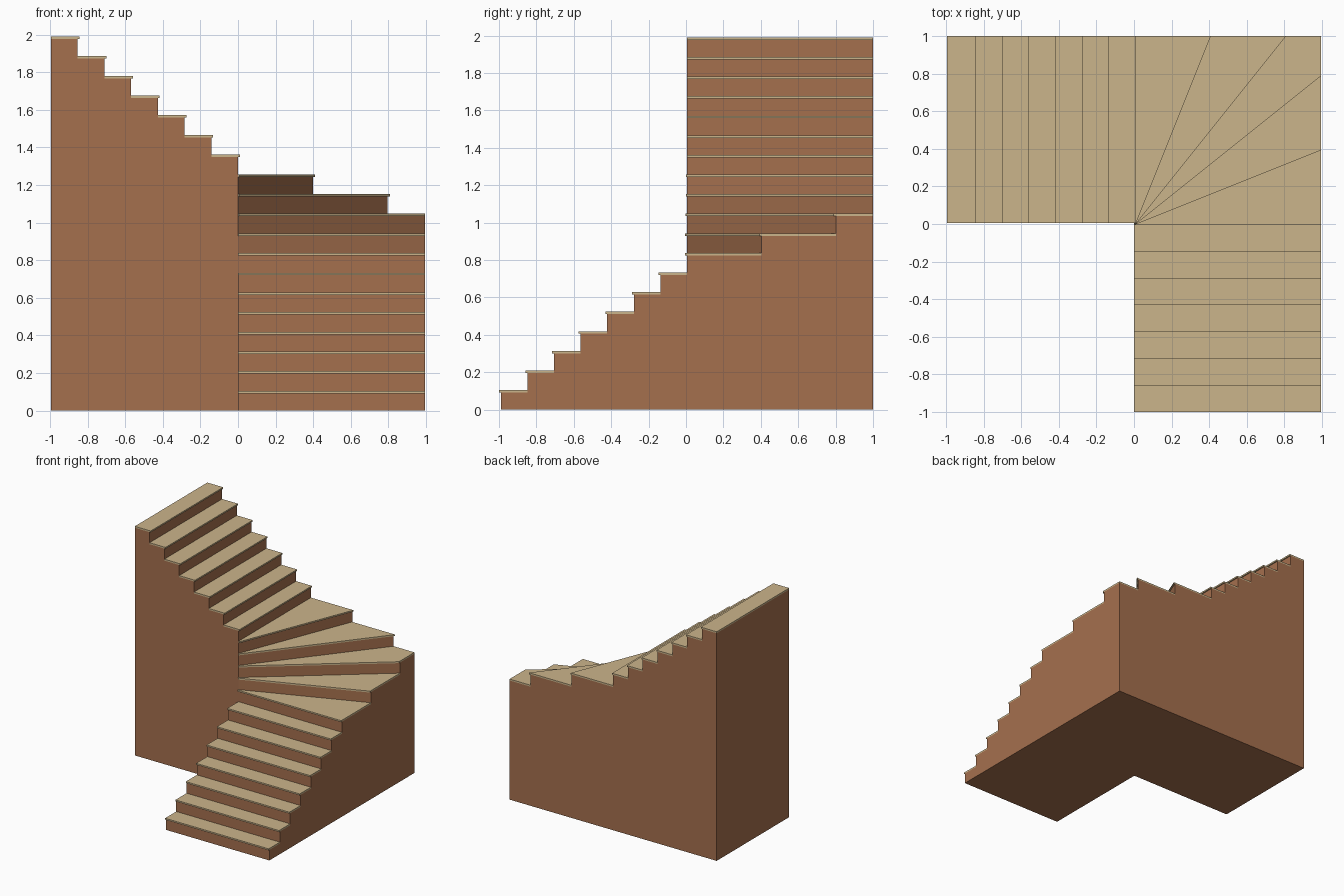
import bpy, bmesh
from mathutils import Vector

cube = bpy.data.objects.get("Cube")
if cube:
    bpy.data.objects.remove(cube, do_unlink=True)

W = 0.995             # width of each flight
FLIGHT, WINDERS = 7, 5
STEPS = 2 * FLIGHT + WINDERS
RISE = 1.99 / STEPS
RUN = W / FLIGHT
THICK, NOSE = 0.013, 0.01
SHIFT = Vector((0, 0.005, 0))
CORNER, PIVOT = Vector((W, W)), Vector((0, 0))


def material(name, rgb):
    m = bpy.data.materials.new(name)
    m.use_nodes = True
    m.diffuse_color = (*rgb, 1)
    m.node_tree.nodes["Principled BSDF"].inputs["Base Color"].default_value = (*rgb, 1)
    return m


brown = material("brown wood", (0.376, 0.162, 0.076))
tan = material("tan wood", (0.60, 0.46, 0.26))


def add_face(bm, points):
    """Add a polygon, skipping repeated neighbouring points."""
    clean = []
    for p in points:
        if not clean or (p - clean[-1]).length > 1e-5:
            clean.append(p)
    return bm.faces.new([bm.verts.new(p + SHIFT) for p in clean])


def finish(bm, name, mat):
    bmesh.ops.remove_doubles(bm, verts=bm.verts, dist=1e-5)
    bmesh.ops.recalc_face_normals(bm, faces=bm.faces)
    mesh = bpy.data.meshes.new(name)
    bm.to_mesh(mesh)
    bm.free()
    mesh.materials.append(mat)
    bpy.context.collection.objects.link(bpy.data.objects.new(name, mesh))


def at(p, z):
    return Vector((p.x, p.y, z))


# Riser lines in plan, each from the inner side to the outer side
lines = [(Vector((0, -W + i * RUN)), Vector((W, -W + i * RUN))) for i in range(FLIGHT)]
for j in range(WINDERS):
    d = 2 * W * j / WINDERS
    lines.append((PIVOT, Vector((min(W, 2 * W - d), min(W, d)))))
lines += [(Vector((-k * RUN, 0)), Vector((-k * RUN, W))) for k in range(FLIGHT + 1)]
TURN = FLIGHT + WINDERS // 2          # the winder that holds the outer corner


def body_top(i):
    return (i + 1) * RISE - THICK if i >= 0 else 0


def outer_edge(i):
    a, b = lines[i][1], lines[i + 1][1]
    return [a, CORNER, b] if i == TURN else [a, b]


def wall(bm, spans):
    """Stepped side wall from (start, end, height) spans down to the floor."""
    pts = [at(spans[0][0], 0)]
    for a, b, z in spans:
        pts += [at(a, z), at(b, z)]
    add_face(bm, pts + [at(spans[-1][1], 0)])


# Solid body: risers, step tops, side walls, end and underside
bm = bmesh.new()
for i in range(STEPS):
    inner, outer = lines[i]
    lo, hi = body_top(i - 1), body_top(i)
    add_face(bm, [at(inner, lo), at(outer, lo), at(outer, hi), at(inner, hi)])
    top = [at(p, hi) for p in outer_edge(i) + [lines[i + 1][0]]]
    if (lines[i + 1][0] - inner).length > 1e-5:
        top.append(at(inner, hi))
    add_face(bm, top)
outer_spans = [(outer_edge(i)[0], outer_edge(i)[-1], body_top(i)) for i in range(STEPS)]
inner_spans = [(lines[i][0], lines[i + 1][0], body_top(i)) for i in range(STEPS)]
first, last, height = outer_spans[TURN]
wall(bm, outer_spans[:TURN] + [(first, CORNER, height)])
wall(bm, [(CORNER, last, height)] + outer_spans[TURN + 1:])
wall(bm, inner_spans[:FLIGHT])
wall(bm, [(PIVOT, PIVOT, body_top(FLIGHT - 1))] + inner_spans[FLIGHT:])
wall(bm, [(*lines[-1], body_top(STEPS - 1))])
add_face(bm, [at(p, 0) for p in (*lines[0], CORNER, lines[-1][1], lines[-1][0], PIVOT)])
finish(bm, "staircase_body", brown)

# Treads: thin boards whose front edge overhangs the riser
for i in range(STEPS):
    inner, outer = lines[i]
    d = (outer - inner).normalized()
    nose_inner = inner + Vector((d.y, -d.x)) * NOSE
    if i <= TURN:
        nose_outer = outer - Vector((0, NOSE / d.x))
    else:
        nose_outer = outer + Vector((NOSE / d.y, 0))
    outline = [nose_inner, nose_outer] + outer_edge(i)[1:] + [lines[i + 1][0]]
    bm = bmesh.new()
    face = add_face(bm, [at(p, body_top(i)) for p in outline])
    new = bmesh.ops.extrude_face_region(bm, geom=[face], use_keep_orig=True)["geom"]
    bmesh.ops.translate(bm, vec=(0, 0, THICK),
                        verts=[g for g in new if isinstance(g, bmesh.types.BMVert)])
    kind = "lower" if i < FLIGHT else "winder" if i < FLIGHT + WINDERS else "upper"
    finish(bm, f"{kind}_tread_{i + 1}", tan)
